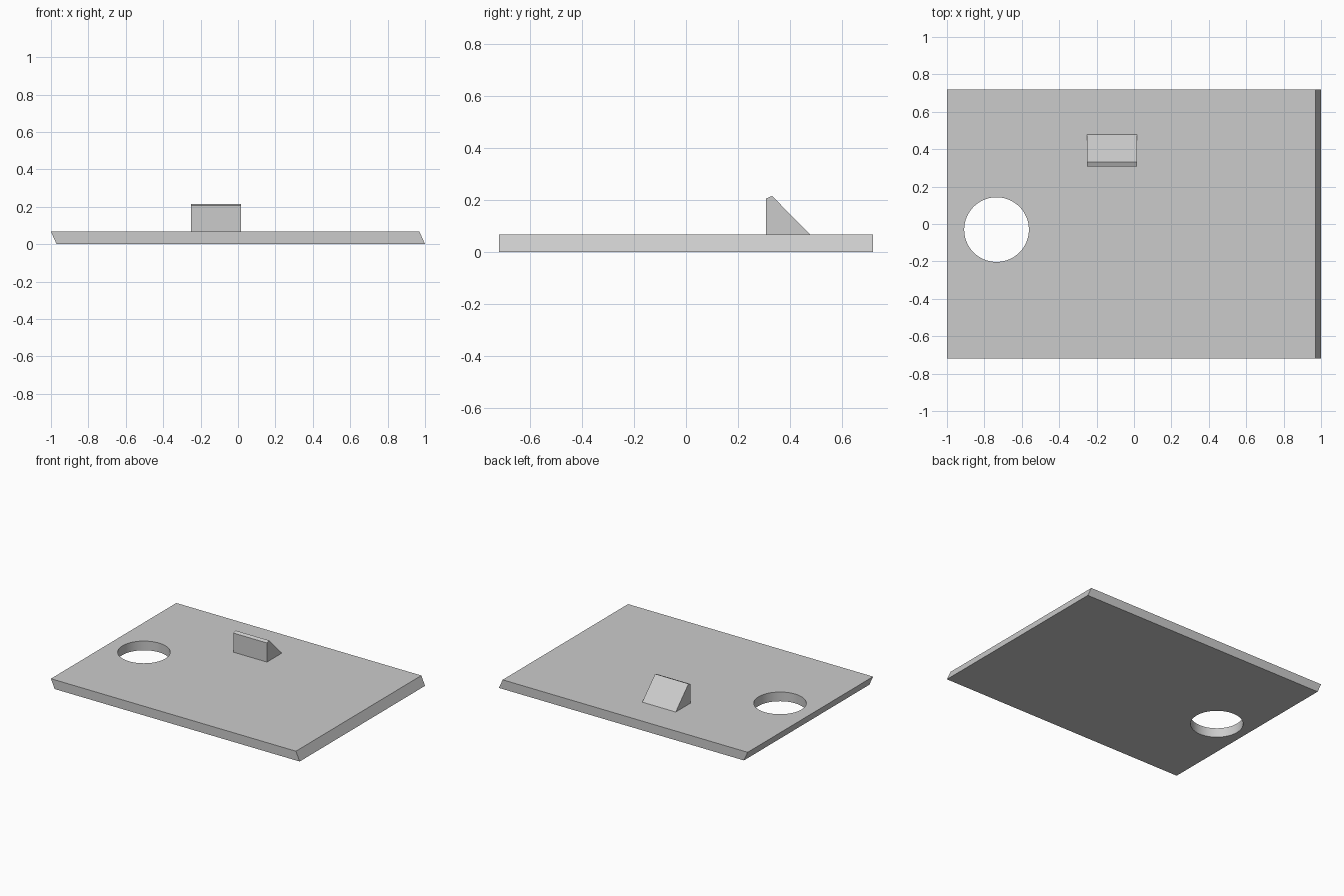
import bpy
import math

default_cube = bpy.data.objects.get("Cube")
if default_cube:
    bpy.data.objects.remove(default_cube, do_unlink=True)

# Single light grey material
grey = bpy.data.materials.new("light_grey")
grey.use_nodes = True
colour = (0.6, 0.6, 0.6, 1)
grey.diffuse_color = colour
grey.node_tree.nodes["Principled BSDF"].inputs["Base Color"].default_value = colour


def extrude_profile(name, profile, start, end):
    """Prism between two positions; profile points run counter-clockwise seen from the end."""
    n = len(profile)
    verts = [start(*p) for p in profile] + [end(*p) for p in profile]
    faces = [tuple(reversed(range(n))), tuple(range(n, 2 * n))]
    faces += [(i, (i + 1) % n, n + (i + 1) % n, n + i) for i in range(n)]
    mesh = bpy.data.meshes.new(name)
    mesh.from_pydata(verts, [], faces)
    mesh.materials.append(grey)
    obj = bpy.data.objects.new(name, mesh)
    bpy.context.collection.objects.link(obj)
    return obj


# Base plate with parallel slanted ends
HALF_DEPTH, THICK = 0.72, 0.067
plate = extrude_profile(
    "base_plate",
    [(-0.97, 0), (1, 0), (0.97, THICK), (-1, THICK)],
    lambda x, z: (x, HALF_DEPTH, z),
    lambda x, z: (x, -HALF_DEPTH, z),
)

# Round hole through the plate
bpy.ops.mesh.primitive_cylinder_add(
    vertices=64, radius=0.173, depth=0.4, location=(-0.735, -0.03, 0.03))
cutter = bpy.context.object
cutter.name = "hole_cutter"
cutter.hide_render = True
cutter.data.materials.append(grey)

cut = plate.modifiers.new("hole", 'BOOLEAN')
cut.operation = 'DIFFERENCE'
cut.solver = 'EXACT'
cut.object = cutter
bpy.ops.object.select_all(action='DESELECT')
plate.select_set(True)
bpy.context.view_layer.objects.active = plate
bpy.ops.object.modifier_apply(modifier=cut.name)
bpy.data.objects.remove(cutter, do_unlink=True)
bpy.ops.object.shade_smooth_by_angle(angle=math.radians(30))

# Wedge block: upright front, small bevelled crest, sloping back
extrude_profile(
    "wedge_block",
    [(0.308, THICK), (0.478, THICK), (0.331, 0.216), (0.308, 0.206)],
    lambda y, z: (-0.252, y, z),
    lambda y, z: (0.017, y, z),
)
